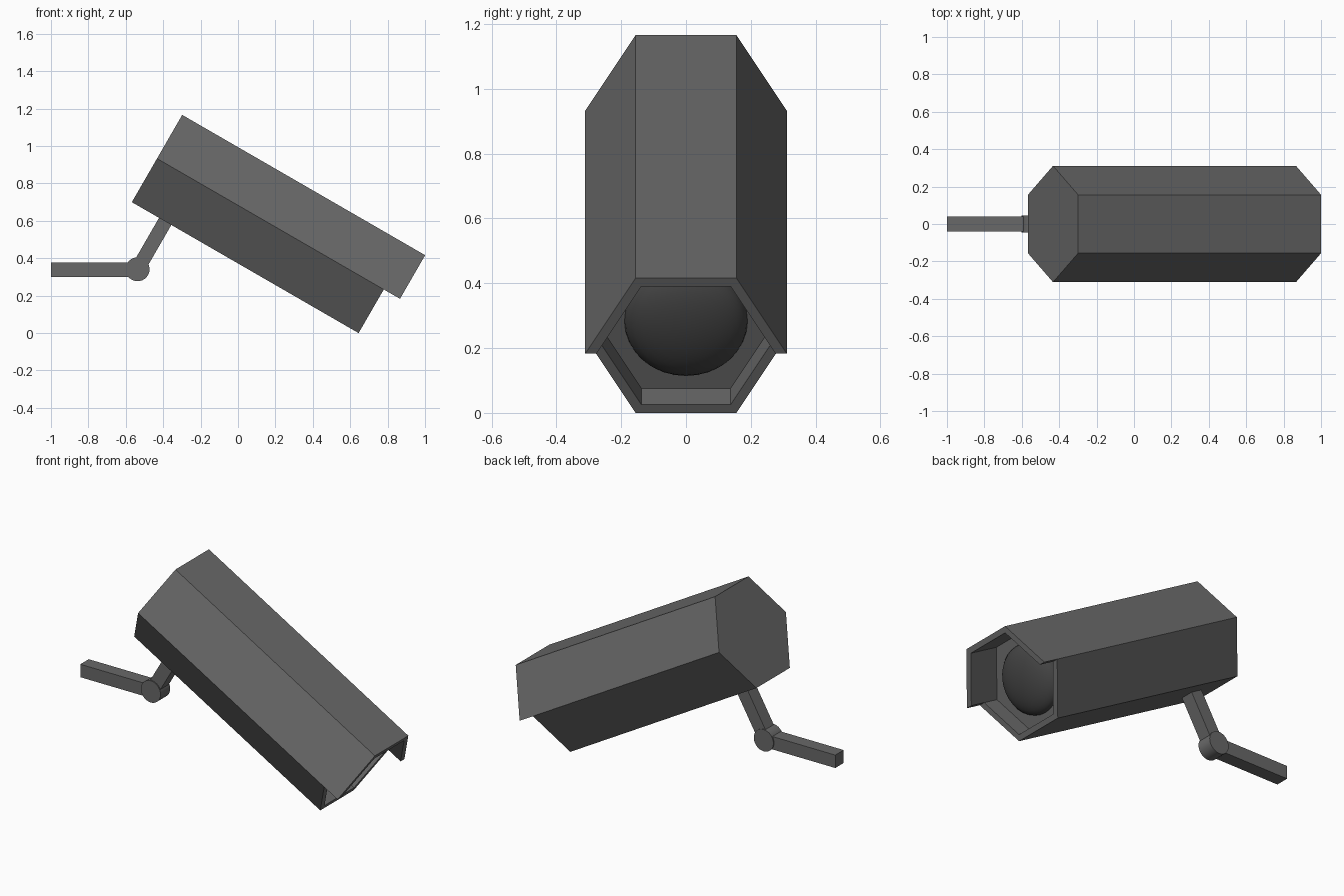
import bpy, bmesh, math
from mathutils import Matrix, Vector

if "Cube" in bpy.data.objects:
    bpy.data.objects.remove(bpy.data.objects["Cube"])

TILT = math.radians(30)
R_OUT, R_IN = 0.311, 0.276          # hexagon radii: outside, inside of rim
L_LOW, L_HOOD, L_FLOOR = 1.40, 1.50, 1.30
REAR = Vector((-0.433, 0, 0.933))   # centre of the rear face
# local x runs along the housing and tips down towards +x
POSE = Matrix.Translation(REAR) @ Matrix.Rotation(TILT, 4, 'Y')


def material(name, value):
    mat = bpy.data.materials.new(name)
    mat.diffuse_color = (value, value, value, 1)
    mat.use_nodes = True
    mat.node_tree.nodes["Principled BSDF"].inputs["Base Color"].default_value = mat.diffuse_color
    return mat


DARK = material("dark_grey", 0.14)
BLACK = material("lens_black", 0.06)


def make(name, bm, matrix=Matrix(), mat=DARK):
    bmesh.ops.recalc_face_normals(bm, faces=bm.faces)
    me = bpy.data.meshes.new(name)
    bm.to_mesh(me)
    bm.free()
    ob = bpy.data.objects.new(name, me)
    bpy.context.collection.objects.link(ob)
    me.transform(matrix)
    me.materials.append(mat)
    return ob


def smooth(ob):
    bpy.ops.object.select_all(action='DESELECT')
    ob.select_set(True)
    bpy.context.view_layer.objects.active = ob
    bpy.ops.object.shade_smooth_by_angle(angle=math.radians(35))


def box(name, lo, hi, matrix=Matrix()):
    bm = bmesh.new()
    lo, hi = Vector(lo), Vector(hi)
    bmesh.ops.create_cube(bm, size=1, matrix=Matrix.Translation((lo + hi) / 2)
                          @ Matrix.Diagonal((*(hi - lo), 1)))
    return make(name, bm, matrix)


# Housing: hexagonal tube, upper half runs on as a hood, recessed front
bm = bmesh.new()


def pt(i, r, x):
    a = math.radians(60 * i)
    return (x, r * math.cos(a), r * math.sin(a))


def face(*pts):
    bm.faces.new([bm.verts.new(p) for p in pts])


for i in range(6):
    j = i + 1
    end = L_HOOD if i < 3 else L_LOW
    face(pt(i, R_OUT, 0), pt(j, R_OUT, 0), pt(j, R_OUT, end), pt(i, R_OUT, end))
    face(pt(i, R_OUT, end), pt(j, R_OUT, end), pt(j, R_IN, end), pt(i, R_IN, end))
    face(pt(i, R_IN, end), pt(j, R_IN, end), pt(j, R_IN, L_FLOOR), pt(i, R_IN, L_FLOOR))
for i in (0, 3):                    # lower edges of the hood
    face(pt(i, R_OUT, L_LOW), pt(i, R_OUT, L_HOOD), pt(i, R_IN, L_HOOD), pt(i, R_IN, L_LOW))
face(*[pt(i, R_OUT, 0) for i in range(6)])
face(*[pt(i, R_IN, L_FLOOR) for i in range(6)])
bmesh.ops.remove_doubles(bm, verts=bm.verts, dist=1e-4)
make("housing", bm, POSE)

# Lens: shallow dome on the recessed front
bm = bmesh.new()
bmesh.ops.create_uvsphere(bm, u_segments=32, v_segments=16, radius=0.19)
bmesh.ops.bisect_plane(bm, geom=bm.verts[:] + bm.edges[:] + bm.faces[:],
                       plane_co=(0, 0, 0), plane_no=(0, 0, -1), clear_outer=True)
lens = make("lens", bm, POSE @ Matrix.Translation((L_FLOOR, 0, 0))
            @ Matrix.Rotation(math.pi / 2, 4, 'Y') @ Matrix.Diagonal((1, 1, 0.4, 1)), BLACK)
smooth(lens)

# Bracket: wall bar, pivot and strut up to the housing
PIVOT = Vector((-0.537, 0, 0.341))
box("wall_bar", (-1, -0.039, 0.30), (PIVOT.x, 0.039, 0.376))
box("strut", (-0.038, -0.039, 0), (0.038, 0.039, 0.32),
    Matrix.Translation(PIVOT) @ Matrix.Rotation(TILT, 4, 'Y'))
bm = bmesh.new()
bmesh.ops.create_cone(bm, cap_ends=True, segments=32, radius1=0.064, radius2=0.064, depth=0.09)
pivot = make("pivot", bm, Matrix.Translation(PIVOT) @ Matrix.Rotation(math.pi / 2, 4, 'X'))
smooth(pivot)
